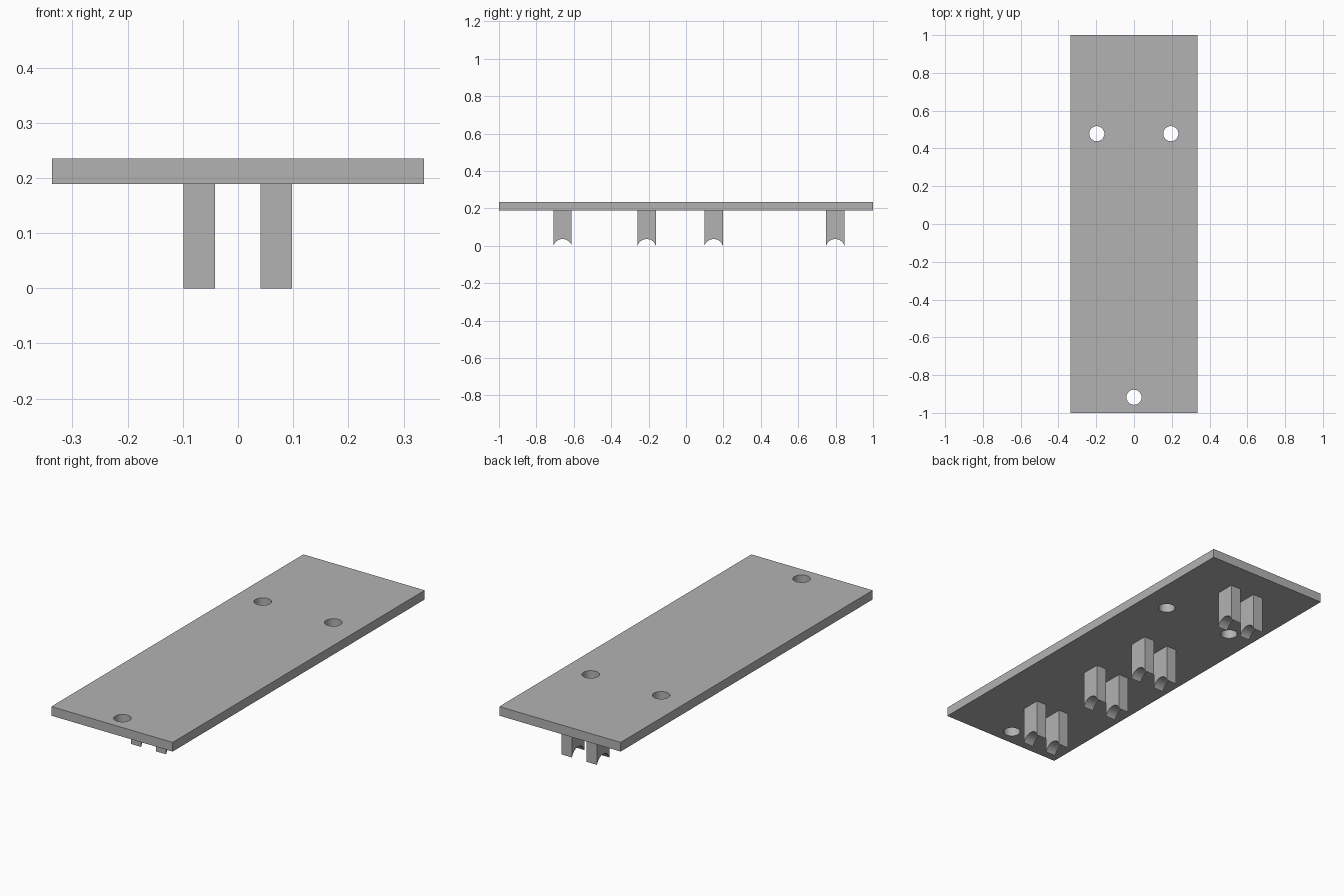
import bpy
import bmesh
import math

cube = bpy.data.objects.get("Cube")
if cube:
    bpy.data.objects.remove(cube, do_unlink=True)

grey = bpy.data.materials.new("plain grey")
grey.use_nodes = True
colour = (0.45, 0.45, 0.45, 1)
grey.diffuse_color = colour
grey.node_tree.nodes["Principled BSDF"].inputs["Base Color"].default_value = colour

LENGTH, WIDTH = 2.0, 0.674
PLATE_BOTTOM, PLATE_TOP = 0.189, 0.235
HOLE_RADIUS = 0.04
LEG_DEPTH, LEG_THICK, ARCH_RISE = 0.098, 0.057, 0.036


def finish(obj):
    """Give the part its material and smooth only the round faces."""
    obj.data.materials.clear()
    obj.data.materials.append(grey)
    bpy.ops.object.select_all(action="DESELECT")
    obj.select_set(True)
    bpy.context.view_layer.objects.active = obj
    bpy.ops.object.shade_smooth_by_angle(angle=math.radians(30))


def drill(obj, x, y):
    """Cut a round vertical hole through the part."""
    bpy.ops.mesh.primitive_cylinder_add(
        vertices=48, radius=HOLE_RADIUS, depth=0.2, location=(x, y, PLATE_TOP))
    cutter = bpy.context.object
    mod = obj.modifiers.new("hole", "BOOLEAN")
    mod.operation = "DIFFERENCE"
    mod.solver = "EXACT"
    mod.object = cutter
    bpy.context.view_layer.objects.active = obj
    bpy.ops.object.modifier_apply(modifier=mod.name)
    bpy.data.objects.remove(cutter, do_unlink=True)


def make_leg(name, x, y):
    """Extrude a rectangular side profile with an arched notch in its foot."""
    half = LEG_DEPTH / 2
    radius = (half ** 2 + ARCH_RISE ** 2) / (2 * ARCH_RISE)
    sweep = math.asin(half / radius)
    steps = 20
    profile = [(half, PLATE_BOTTOM), (-half, PLATE_BOTTOM)]
    for i in range(steps + 1):
        a = sweep * (2 * i / steps - 1)
        profile.append((radius * math.sin(a),
                        ARCH_RISE - radius + radius * math.cos(a)))
    bm = bmesh.new()
    face = bm.faces.new([bm.verts.new((x - LEG_THICK / 2, y + py, pz))
                         for py, pz in profile])
    new = bmesh.ops.extrude_face_region(bm, geom=[face])["geom"]
    bmesh.ops.translate(bm, vec=(LEG_THICK, 0, 0),
                        verts=[v for v in new if isinstance(v, bmesh.types.BMVert)])
    bmesh.ops.recalc_face_normals(bm, faces=bm.faces)
    mesh = bpy.data.meshes.new(name)
    bm.to_mesh(mesh)
    bm.free()
    leg = bpy.data.objects.new(name, mesh)
    bpy.context.collection.objects.link(leg)
    finish(leg)


# Flat plate with three screw holes
bpy.ops.mesh.primitive_cube_add(
    size=1, location=(0, 0, (PLATE_BOTTOM + PLATE_TOP) / 2))
plate = bpy.context.object
plate.name = "plate"
plate.scale = (WIDTH, LENGTH, PLATE_TOP - PLATE_BOTTOM)
bpy.ops.object.transform_apply(location=True, rotation=False, scale=True)
for hole in ((-0.197, 0.478), (0.195, 0.478), (0, -0.917)):
    drill(plate, *hole)
finish(plate)

# Four pairs of notched legs under the plate
for row, y in enumerate((-0.66, -0.21, 0.148, 0.798), start=1):
    for side, x in (("right", -0.07), ("left", 0.069)):
        make_leg(f"{side}_leg_{row}", x, y)
